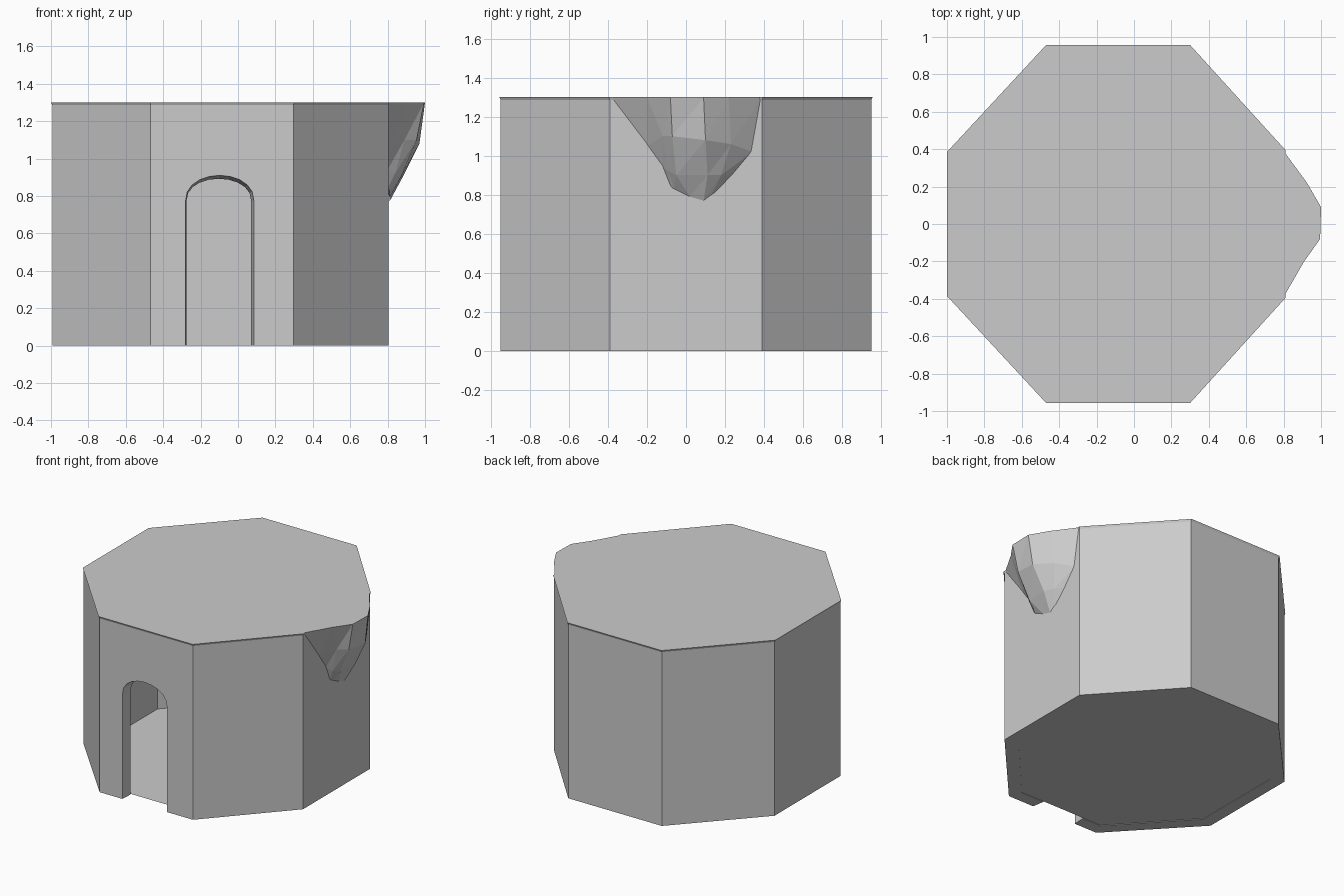
import bpy, bmesh
from math import cos, sin, pi

if "Cube" in bpy.data.objects:
    bpy.data.objects.remove(bpy.data.objects["Cube"])

H, LIP = 1.30, 1.285


def octagon(left, x0, x1, right, yf, yl, yr):
    """Counter-clockwise corners; the first edge is the front wall."""
    return [(x0, -yf), (x1, -yf), (right, -yr), (right, yr),
            (x1, yf), (x0, yf), (left, yl), (left, -yl)]


def arch(x0, x1, spring, top, y, segs=10):
    """Door outline from left foot over the arch to the right foot."""
    c, r = (x0 + x1) / 2, (x1 - x0) / 2
    curve = [(c - r * cos(pi * i / segs), y,
              spring + (top - spring) * sin(pi * i / segs) ** 0.9)
             for i in range(segs + 1)]
    return [(x0, y, 0)] + curve + [(x1, y, 0)]


def make(name, bm):
    bmesh.ops.remove_doubles(bm, verts=bm.verts, dist=0.0005)
    mesh = bpy.data.meshes.new(name)
    bm.to_mesh(mesh)
    bm.free()
    ob = bpy.data.objects.new(name, mesh)
    bpy.context.collection.objects.link(ob)
    return ob


def face(bm, pts):
    return bm.faces.new([bm.verts.new(p) for p in pts])


def walls(bm, corners, z1, door):
    """Eight wall panels, the front one notched by the door."""
    for i, a in enumerate(corners):
        b = corners[(i + 1) % 8]
        notch = door if i == 0 else []
        face(bm, [(*a, 0)] + notch + [(*b, 0), (*b, z1), (*a, z1)])


rim = octagon(-1.0, -0.47, 0.30, 0.81, 0.957, 0.385, 0.395)
outer = octagon(-0.993, -0.467, 0.297, 0.805, 0.95, 0.385, 0.39)
inner = octagon(-0.90, -0.43, 0.26, 0.71, 0.86, 0.345, 0.355)
door_out = arch(-0.28, 0.085, 0.775, 0.91, -0.95)
door_in = arch(-0.275, 0.07, 0.775, 0.892, -0.86)

# Outer wall with thin flared rim, roof, door reveal and foot ring
bm = bmesh.new()
walls(bm, outer, LIP, door_out)
for i in range(8):
    j = (i + 1) % 8
    face(bm, [(*outer[i], LIP), (*outer[j], LIP), (*rim[j], H), (*rim[i], H)])
    if i:
        face(bm, [(*outer[i], 0), (*inner[i], 0), (*inner[j], 0), (*outer[j], 0)])
face(bm, [(*p, H) for p in rim])
face(bm, [(*outer[0], 0), (*inner[0], 0), door_in[0], door_out[0]])
face(bm, [door_out[-1], door_in[-1], (*inner[1], 0), (*outer[1], 0)])
for i in range(len(door_out) - 1):
    face(bm, [door_out[i], door_in[i], door_in[i + 1], door_out[i + 1]])
make("tower_wall", bm)

# Inner chamber: shell with its floor and ceiling, facing the wall cavity
bm = bmesh.new()
walls(bm, inner, 1.2, door_in)
face(bm, [(*p, 1.2) for p in inner])
face(bm, [(*p, 0.004) for p in reversed(inner)])
make("inner_chamber", bm)

# Rough rocky corbel under the rim on the right side
rings = [
    [(.80, -.39, H), (.91, -.20, H), (.995, -.08, H), (1.0, .09, H), (.925, .22, H), (.80, .39, H)],
    [(.80, -.20, 1.05), (.89, -.12, 1.10), (.955, -.07, 1.10), (.97, .10, 1.08), (.89, .23, 1.06), (.80, .34, 1.02)],
    [(.80, -.12, .94), (.84, -.09, .92), (.87, -.05, .90), (.88, .11, .90), (.85, .18, .90), (.80, .24, .90)],
    [(.80, -.08, .84), (.81, -.06, .83), (.81, .02, .79), (.81, .09, .77), (.81, .13, .80), (.80, .16, .82)],
]
bm = bmesh.new()
for up, low in zip(rings, rings[1:]):
    for i in range(5):
        face(bm, [low[i], low[i + 1], up[i + 1]])
        face(bm, [low[i], up[i + 1], up[i]])
face(bm, rings[0])
face(bm, rings[-1][::-1])
make("rock_corbel", bm)
